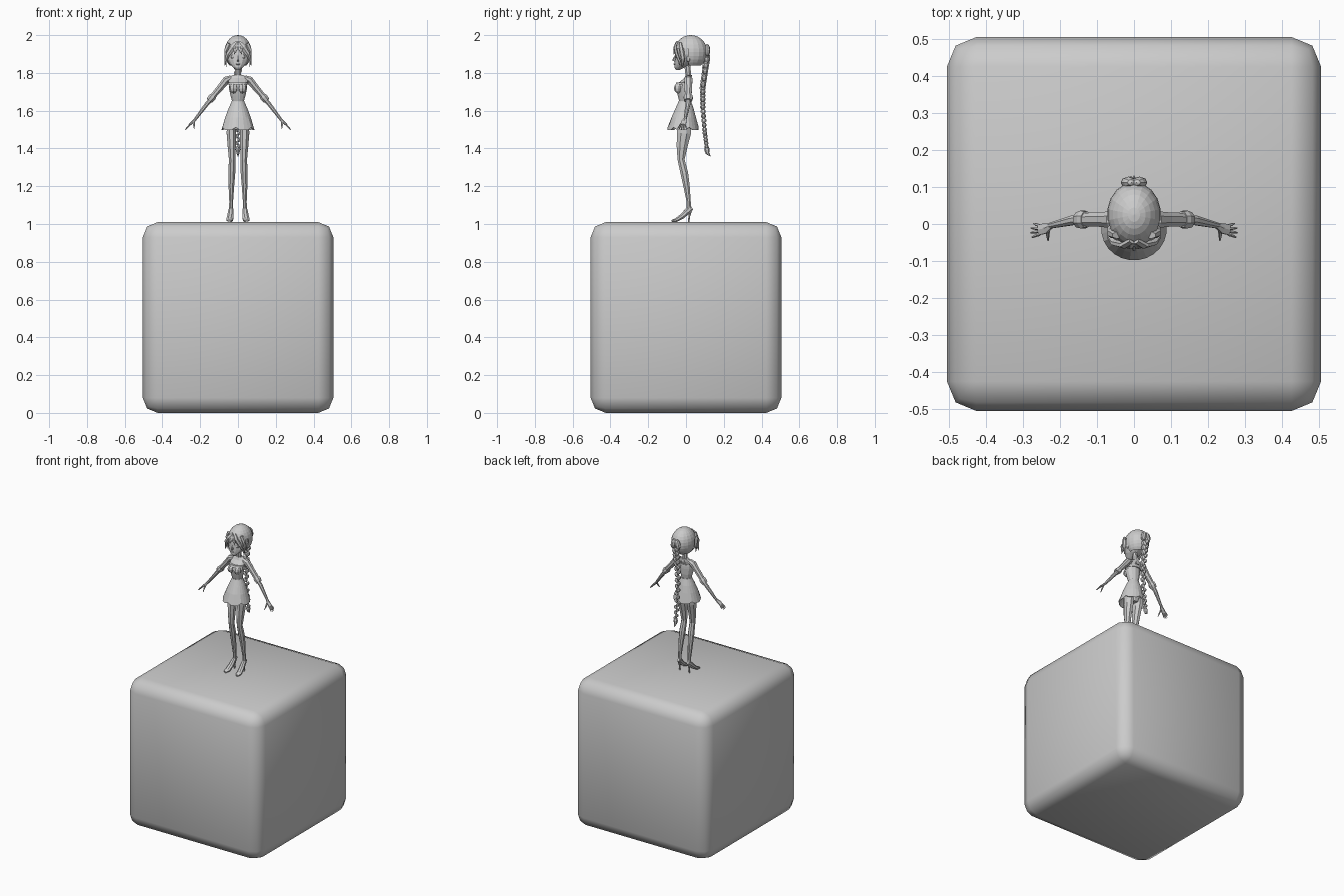
import bpy, bmesh, math
from mathutils import Vector, Matrix


def finish(name, bm, mirror=False, thick=0):
    bmesh.ops.recalc_face_normals(bm, faces=bm.faces)
    me = bpy.data.meshes.new(name)
    bm.to_mesh(me)
    bm.free()
    ob = bpy.data.objects.new(name, me)
    bpy.context.collection.objects.link(ob)
    if mirror:
        m = ob.modifiers.new("Mirror", 'MIRROR')
        m.use_clip = False
        m.use_mirror_merge = False
    if thick:
        s = ob.modifiers.new("Solidify", 'SOLIDIFY')
        s.thickness = thick
    return ob


def add_sweep(bm, rings, n=8, ref=(1, 0, 0), flat=False, caps=True):
    """Elliptical rings (x, y, z, ru, rv) joined along a path."""
    pts = [Vector(r[:3]) for r in rings]
    loops = []
    for i, r in enumerate(rings):
        t = (pts[min(i + 1, len(pts) - 1)] - pts[max(i - 1, 0)]).normalized()
        if flat:
            t = Vector((0, 0, 1))
        u = Vector(ref)
        u = (u - u.dot(t) * t).normalized()
        v = t.cross(u)
        loops.append([bm.verts.new(pts[i] + u * r[3] * math.cos(a) + v * r[4] * math.sin(a))
                      for a in (2 * math.pi * (k + 0.5) / n for k in range(n))])
    for a, b in zip(loops, loops[1:]):
        for k in range(n):
            bm.faces.new((a[k], a[(k + 1) % n], b[(k + 1) % n], b[k]))
    if caps:
        bm.faces.new(loops[0])
        bm.faces.new(loops[-1])
    return loops


def sweep(name, rings, mirror=False, **kw):
    bm = bmesh.new()
    add_sweep(bm, rings, **kw)
    return finish(name, bm, mirror)


def add_ball(bm, loc, size, seg=8, rings=6, rot=0):
    m = Matrix.Translation(loc) @ Matrix.Rotation(rot, 4, 'Y') @ Matrix.Diagonal((*size, 1))
    bmesh.ops.create_uvsphere(bm, u_segments=seg, v_segments=rings, radius=1, matrix=m)


def balls(name, items, mirror=False):
    bm = bmesh.new()
    for it in items:
        add_ball(bm, *it)
    return finish(name, bm, mirror)


# Pedestal: rounded cube
bm = bmesh.new()
bmesh.ops.create_cube(bm, size=1.01, matrix=Matrix.Translation((0, 0, 0.505)))
bmesh.ops.bevel(bm, geom=bm.edges[:], offset=0.08, segments=2, profile=0.5, affect='EDGES')
cube = finish("pedestal", bm)
for p in cube.data.polygons:
    p.use_smooth = True

# Torso, bust and neck
sweep("torso", [(0, -.01, 1.50, .035, .03), (0, -.01, 1.54, .055, .045), (0, -.01, 1.60, .048, .042),
                (0, -.006, 1.645, .031, .03), (0, -.008, 1.68, .041, .037), (0, -.012, 1.72, .05, .042),
                (0, -.006, 1.748, .05, .034), (0, .01, 1.772, .056, .02), (0, .015, 1.79, .026, .017)],
      n=12, flat=True)
balls("bust", [((.023, -.038, 1.718), (.024, .026, .027))], True)
sweep("bodice_trim", [(0, -.012, 1.738, .054, .046), (0, -.01, 1.75, .054, .042)], n=12, flat=True)
sweep("neck", [(0, .016, 1.76, .022, .02), (0, .012, 1.79, .016, .016), (0, .005, 1.86, .016, .018)], flat=True)

# Flared skirt with a notched hem
bm = bmesh.new()
hem = add_sweep(bm, [(0, -.006, 1.65, .033, .033), (0, -.008, 1.61, .051, .049), (0, -.012, 1.565, .068, .065),
                     (0, -.015, 1.498, .088, .083)], n=24, flat=True, caps=False)[-1]
for v in hem[1::4]:
    v.co.z += .014
finish("skirt", bm, thick=.003)
sweep("waistband", [(0, -.006, 1.638, .037, .036), (0, -.006, 1.652, .034, .034)], n=12, flat=True)

# Legs and high-heeled shoes
sweep("leg", [(.034, -.008, 1.54, .026, .042), (.035, -.011, 1.48, .027, .04), (.033, -.021, 1.41, .023, .031),
              (.031, -.026, 1.34, .018, .02), (.033, -.009, 1.27, .02, .022), (.035, .003, 1.20, .016, .018),
              (.036, .014, 1.12, .011, .012), (.036, .016, 1.07, .012, .013)], True)
sweep("shoe", [(.036, .032, 1.085, .009, .01), (.037, .014, 1.073, .014, .018), (.04, -.022, 1.04, .018, .015),
               (.044, -.052, 1.021, .019, .011), (.046, -.075, 1.016, .01, .006)], True)
sweep("shoe_heel", [(.036, .026, 1.08, .01, .01), (.036, .018, 1.045, .005, .005), (.036, .014, 1.01, .004, .004)],
      True, n=6, flat=True)

# Arms, sleeves and cuffs
Y = (0, 1, 0)
sweep("arm", [(.05, .012, 1.768, .018, .018), (.13, .012, 1.675, .014, .013), (.165, .01, 1.635, .014, .012),
              (.228, -.005, 1.552, .008, .008)], True, ref=Y)
sweep("sleeve", [(.036, .012, 1.775, .018, .014), (.062, .012, 1.764, .024, .02), (.09, .012, 1.728, .021, .018),
                 (.14, .012, 1.667, .019, .016)], True, ref=Y)
sweep("cuff", [(.13, .012, 1.679, .023, .019), (.138, .012, 1.669, .026, .022), (.152, .011, 1.653, .022, .018)],
      True, ref=Y)

# Hands: palm, four fingers, thumb
bm = bmesh.new()
add_sweep(bm, [(.225, -.005, 1.556, .009, .007), (.24, -.012, 1.54, .016, .007), (.257, -.016, 1.525, .016, .006)],
          n=6, ref=Y)
for i in range(4):
    y0, y1, ext = -.028 + .008 * i, -.036 + .0125 * i, (.021, .025, .024, .018)[i]
    add_sweep(bm, [(.254, y0, 1.527, .004, .004), (.254 + ext * .6, (y0 + y1) / 2, 1.527 - ext * .65, .004, .004),
                   (.254 + ext, y1, 1.527 - ext * 1.15, .002, .002)], n=5, ref=Y)
add_sweep(bm, [(.232, -.014, 1.545, .006, .006), (.233, -.03, 1.525, .005, .005), (.232, -.045, 1.505, .002, .002)],
          n=5)
finish("hand", bm, True)

# Face
sweep("head", [(0, -.043, 1.816, .011, .01), (0, -.035, 1.828, .025, .026), (0, -.02, 1.845, .043, .041),
               (0, -.006, 1.868, .058, .054), (0, .002, 1.90, .064, .06), (0, .008, 1.94, .062, .058),
               (0, .012, 1.97, .04, .04)], n=14, flat=True)
sweep("nose", [(0, -.056, 1.892, .003, .004), (0, -.064, 1.866, .007, .01), (0, -.055, 1.86, .005, .004)],
      n=6, flat=True)
balls("lips", [((0, -.058, 1.846), (.012, .008, .005))])
balls("eye", [((.026, -.047, 1.886), (.014, .009, .011))], True)
balls("ear", [((.062, .012, 1.875), (.006, .011, .016))], True)

# Hair cap with the face opening removed
bm = bmesh.new()
add_ball(bm, (0, .025, 1.91), (.073, .088, .09), 18, 14)
gone = [v for v in bm.verts if v.co.z < 1.838 or (v.co.y < .005 and v.co.z < 1.925)]
bmesh.ops.delete(bm, geom=gone, context='VERTS')
finish("hair_cap", bm, thick=.004)

# Parted fringe and side locks
bm = bmesh.new()
add_sweep(bm, [(.004, -.046, 1.962, .012, .008), (.026, -.058, 1.935, .018, .009), (.052, -.05, 1.90, .013, .009),
               (.066, -.035, 1.862, .007, .007), (.07, -.035, 1.838, .001, .001)], n=6)
add_sweep(bm, [(.045, -.03, 1.955, .016, .01), (.062, -.024, 1.92, .012, .014), (.067, -.016, 1.875, .006, .012),
               (.06, -.02, 1.83, .001, .002)], n=6)
add_sweep(bm, [(.008, -.048, 1.95, .01, .007), (.013, -.062, 1.925, .012, .006), (.02, -.064, 1.898, .001, .001)],
          n=6)
finish("fringe", bm, True)

# Hair tie and braid
balls("hair_tie", [((.015, .112, 1.92), (.02, .016, .034), 8, 6, -.25)], True)
path = [(.11, 1.885), (.101, 1.81), (.088, 1.72), (.089, 1.62), (.098, 1.5), (.109, 1.41)]
bm = bmesh.new()
N = 26
for i in range(N):
    f = i / (N - 1) * (len(path) - 1)
    k = min(int(f), len(path) - 2)
    y, z = (path[k][j] + (path[k + 1][j] - path[k][j]) * (f - k) for j in (0, 1))
    w = 1 - .4 * i / N
    side = 1 if i % 2 else -1
    add_ball(bm, (side * .009 * w, y, z), (.015 * w, .019 * w, .021 * w), 6, 5, side * .5)
finish("braid", bm)
sweep("braid_tip", [(0, .109, 1.412, .008, .008), (0, .111, 1.395, .014, .015), (0, .114, 1.375, .009, .01),
                    (0, .13, 1.358, .001, .001)], n=6)
